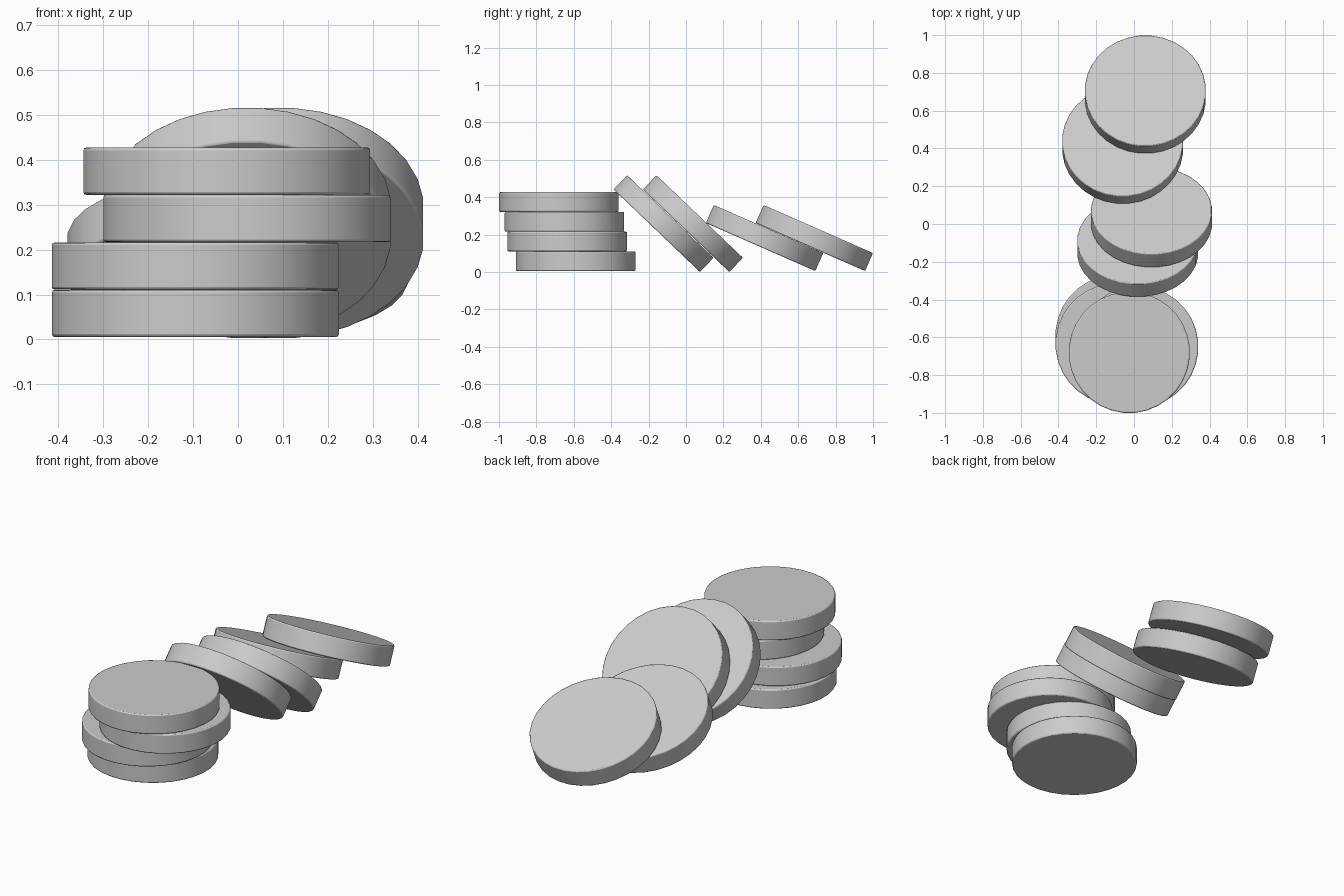
import bpy
from math import radians, pi

if "Cube" in bpy.data.objects:
    bpy.data.objects.remove(bpy.data.objects["Cube"])

RADIUS, THICK, SIDES = 0.321, 0.105, 32


def disc(name, loc, tilt=0.0):
    """Puck with softened rims, tilted about x."""
    bpy.ops.mesh.primitive_cylinder_add(vertices=SIDES, radius=RADIUS, depth=THICK,
                                        location=loc, rotation=(radians(-tilt), 0, pi / SIDES))
    ob = bpy.context.object
    ob.name = name
    # spin half a side about the disc's own axis before the tilt
    ob.rotation_mode = 'ZYX'
    bevel = ob.modifiers.new("rim", 'BEVEL')
    bevel.width = 0.006
    bevel.segments = 2
    bevel.limit_method = 'ANGLE'
    bevel.angle_limit = radians(40)
    bpy.ops.object.shade_smooth_by_angle(angle=radians(35))
    return ob


# Flat stack, bottom to top
stack = [(-0.095, -0.59), (-0.095, -0.635), (0.02, -0.65), (-0.025, -0.68)]
for i, (x, y) in enumerate(stack):
    disc(f"stacked_disc_{i + 1}", (x, y, 0.058 + i * 0.1055))

# Pair leaning steeply on the stack
for i, (x, y) in enumerate([(0.02, -0.12), (0.093, 0.037)]):
    disc(f"steep_disc_{i + 1}", (x, y, 0.259), 43.7)

# Pair lying at a shallow angle
for i, (x, y) in enumerate([(-0.06, 0.42), (0.06, 0.686)]):
    disc(f"shallow_disc_{i + 1}", (x, y, 0.182), 23.7)
